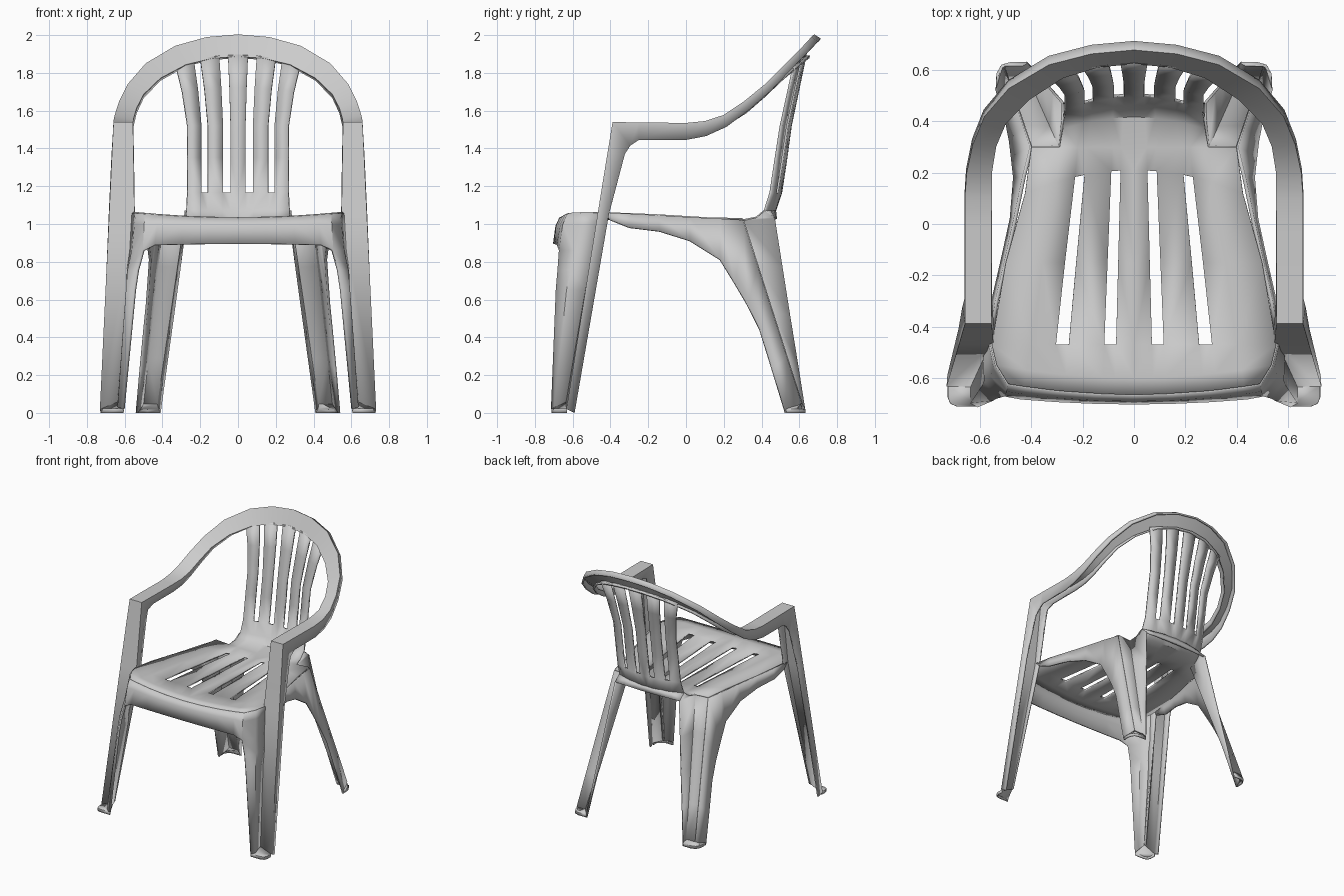
import bpy, bmesh

plastic = bpy.data.materials.new("grey_plastic")
plastic.diffuse_color = (0.6, 0.6, 0.6, 1)


def shell(name, grids, polys=(), skip=(), thickness=0.014):
    """Mirrored thin plastic shell from grids of points and loose polygons."""
    bm = bmesh.new()
    for grid in grids:
        rows = [[bm.verts.new(p) for p in row] for row in grid]
        for i in range(len(rows) - 1):
            for j in range(min(len(rows[i]), len(rows[i + 1])) - 1):
                if (i, j) not in skip:
                    bm.faces.new([rows[i][j], rows[i][j + 1], rows[i + 1][j + 1], rows[i + 1][j]])
    for poly in polys:
        bm.faces.new([bm.verts.new(p) for p in poly])
    bmesh.ops.remove_doubles(bm, verts=bm.verts, dist=0.002)
    bmesh.ops.recalc_face_normals(bm, faces=bm.faces)
    loose = [v for v in bm.verts if not v.link_faces]
    bmesh.ops.delete(bm, geom=loose, context='VERTS')
    mesh = bpy.data.meshes.new(name)
    bm.to_mesh(mesh)
    bm.free()
    mesh.materials.append(plastic)
    ob = bpy.data.objects.new(name, mesh)
    bpy.context.collection.objects.link(ob)
    mirror = ob.modifiers.new("mirror", 'MIRROR')
    mirror.use_clip = True
    solid = ob.modifiers.new("thickness", 'SOLIDIFY')
    solid.thickness = thickness
    solid.offset = 0
    bpy.context.view_layer.objects.active = ob
    ob.select_set(True)
    bpy.ops.object.shade_smooth_by_angle(angle=0.6)
    ob.select_set(False)


def mix(a, b, t):
    return tuple(p + (q - p) * t for p, q in zip(a, b))


def add(a, b):
    return tuple(p + q for p, q in zip(a, b))


# Slat edges at the seat front, seat rear, backrest bottom and backrest top
SEAT_FRONT = (0, 0.075, 0.124, 0.272, 0.326, 0.43)
SEAT_REAR = (0, 0.050, 0.085, 0.185, 0.220, 0.29)
BACK_LOW = (0, 0.040, 0.080, 0.160, 0.195, 0.268)
BACK_TOP = (0, 0.053, 0.100, 0.200, 0.235, 0.33)


def bent_row(xs, y, bend, z, dish):
    return [(x, y + bend * x * x, z + dish * x * x) for x in xs]


# Seat: rows run front to back and the seat narrows to the rear
sheet = []
for y, bend, z, edge in ((-0.665, 0.17, 1.03, 0.49), (-0.60, 0.17, 1.03, 0.535),
                         (-0.47, 0, 1.03, 0.555), (-0.15, 0, 1.022, 0.50),
                         (0.21, -0.5, 1.012, 0.425), (0.30, 0, 1.01, 0.40)):
    xs = mix(SEAT_FRONT, SEAT_REAR, (y + 0.665) / 0.965) + (edge,)
    sheet.append(bent_row(xs, y, bend, z, 0.09))
# Backrest: the same sheet curves upward and the slats fan out
for y, bend, z, fan in ((0.42, -0.6, 1.025, 0.15), (0.47, -0.7, 1.07, 0.08),
                        (0.502, -0.75, 1.165, 0), (0.53, -0.75, 1.35, 0),
                        (0.553, -0.7, 1.52, 0), (0.595, -0.6, 1.72, 0.45),
                        (0.632, -0.55, 1.895, 1)):
    dish = 0.1 if z < 1.05 else -0.5 * fan if z > 1.1 else 0
    sheet.append(bent_row(mix(BACK_LOW, BACK_TOP, fan), y, bend, z, dish))
slots = {(i, j) for i in (2, 3, 8, 9, 10, 11) for j in (1, 3)}
shell("seat_and_backrest", [sheet], skip=slots)

# Band: straight up the front leg, over the arm and round the hoop
FOOT, CREASE, KNEE = (0.725, -0.63, 0.02), (0.63, -0.63, 0.06), (0.553, -0.46, 1.05)
SHOULDER, ARM_IN = (0.655, -0.385, 1.535), (0.56, -0.385, 1.535)
band = [[add(FOOT, (-0.004, 0.04, -0.02)), FOOT, CREASE, add(CREASE, (0, 0.01, 0))]]
for t in (0, 0.33, 0.66):
    o, i = mix(FOOT, SHOULDER, 0.68 + 0.32 * t), mix(KNEE, ARM_IN, t)
    band.append([add(o, (0, 0.055 + 0.05 * t, 0)), o, i, add(i, (0, 0.05 + 0.03 * t, 0))])
band.append([add(SHOULDER, (0, 0.09, -0.12)), SHOULDER, ARM_IN, add(ARM_IN, (0, 0.07, -0.08))])
# Each station: outer edge, inner edge, turn of the skirt from downward to backward
for o, i, t in (((0.655, -0.25, 1.533), (0.56, -0.25, 1.533), 0),
                ((0.655, 0, 1.53), (0.56, 0, 1.53), 0.05),
                ((0.655, 0.1, 1.54), (0.56, 0.1, 1.532), 0.2),
                ((0.648, 0.2, 1.572), (0.56, 0.2, 1.55), 0.45),
                ((0.625, 0.31, 1.645), (0.543, 0.305, 1.61), 0.65),
                ((0.58, 0.42, 1.735), (0.505, 0.395, 1.685), 0.8),
                ((0.485, 0.53, 1.845), (0.415, 0.488, 1.772), 0.92),
                ((0.33, 0.622, 1.937), (0.28, 0.575, 1.845), 1),
                ((0.165, 0.665, 1.983), (0.14, 0.617, 1.88), 1),
                ((0, 0.68, 1.997), (0, 0.63, 1.89), 1)):
    band.append([add(o, mix((0, 0, -0.088), (0, 0.03, -0.021), t)), o, i,
                 add(i, mix((0, 0, -0.055), (0, 0.025, -0.005), t))])
shell("arm_hoop_and_leg_face", [band])

# Front apron, wrapping round the corner into the inner flange of the front leg
top = bent_row((0, 0.15, 0.3, 0.42, 0.49), -0.665, 0.17, 1.03, 0.09)
top += [(0.535, -0.551, 1.056), (0.555, -0.465, 1.058)]
low = bent_row((0, 0.15, 0.3, 0.44), -0.697, 0.1, 0.895, -0.035)
corner = [(0.50, -0.668, 0.86), (0.556, -0.59, 0.86), (0.567, -0.492, 0.86)]
low += corner
middle = [add(mix(a, b, 0.3), (0, -0.01 if a[0] < 0.5 else 0, 0)) for a, b in zip(top, low)]
knee = [(0.545, -0.685, 0.65), (0.587, -0.63, 0.65), (0.583, -0.527, 0.65)]
toe = [(0.605, -0.71, 0.02), (0.632, -0.695, 0.03), CREASE]
upper = [add(mix(a, b, 0.5), (0.007, 0, 0)) for a, b in zip(corner, knee)]
shell("front_apron_and_leg_flange", [[top, middle, low], [corner, upper, knee, toe]])


def foot(name, creases, rim):
    """Sloping foot floor with a short rim down to the ground."""
    rim = [(x, y, 0.02) for x, y in rim]
    ground = [(x, y, 0) for x, y, z in rim]
    shell(name, [[rim, ground]], [creases + rim], thickness=0.008)


foot("front_foot", [CREASE], [(0.605, -0.708), (0.69, -0.708), (0.714, -0.698),
                              (0.723, -0.675), (0.723, -0.63)])

# Rear leg: channel face between two creases, plus the inner flange
out_top, out_low = (0.40, 0.30, 1.02), (0.505, 0.61, 0.05)
in_top, in_low = (0.29, 0.30, 1.015), (0.43, 0.61, 0.05)
back_top, back_low = (0.275, 0.47, 1.03), (0.415, 0.63, 0.0)
steps = (0, 0.25, 0.5, 0.75, 1)
channel = [[mix(out_top, out_low, t), mix(in_top, in_low, t), mix(back_top, back_low, t)]
           for t in steps]
gusset = [in_top, (0.28, 0.373, 1.033), (0.275, 0.417, 1.07), back_top]
shell("rear_leg_channel", [channel], [gusset])

# Lower rim of the backrest, joining the rear legs
rim_x = (0, 0.1, 0.2, 0.275)
shell("backrest_lower_rim", [[bent_row(rim_x, 0.47, -0.7, 1.07, 0),
                              bent_row(rim_x, 0.475, -0.1, 1.025, 0)]])

# Side skirt under the seat edge, running down as the rear leg's outer flange
side_top = [(0.555, -0.44, 1.058), (0.535, -0.30, 1.053), (0.50, -0.15, 1.045),
            (0.463, 0.02, 1.035), (0.43, 0.18, 1.027)]
side_top += [mix(out_top, out_low, t) for t in steps]
side_low = [(0.56, -0.40, 1.02), (0.55, -0.30, 0.98), (0.513, -0.14, 0.96),
            (0.478, 0.02, 0.91), (0.465, 0.18, 0.81), (0.474, 0.26, 0.68),
            (0.482, 0.325, 0.57), (0.495, 0.39, 0.44), (0.515, 0.455, 0.23), (0.535, 0.525, 0)]
shell("side_skirt_and_rear_flange", [[side_top, side_low]])

foot("rear_foot", [out_low, in_low], [(0.415, 0.628), (0.48, 0.628), (0.515, 0.618),
                                      (0.533, 0.585), (0.535, 0.53)])
